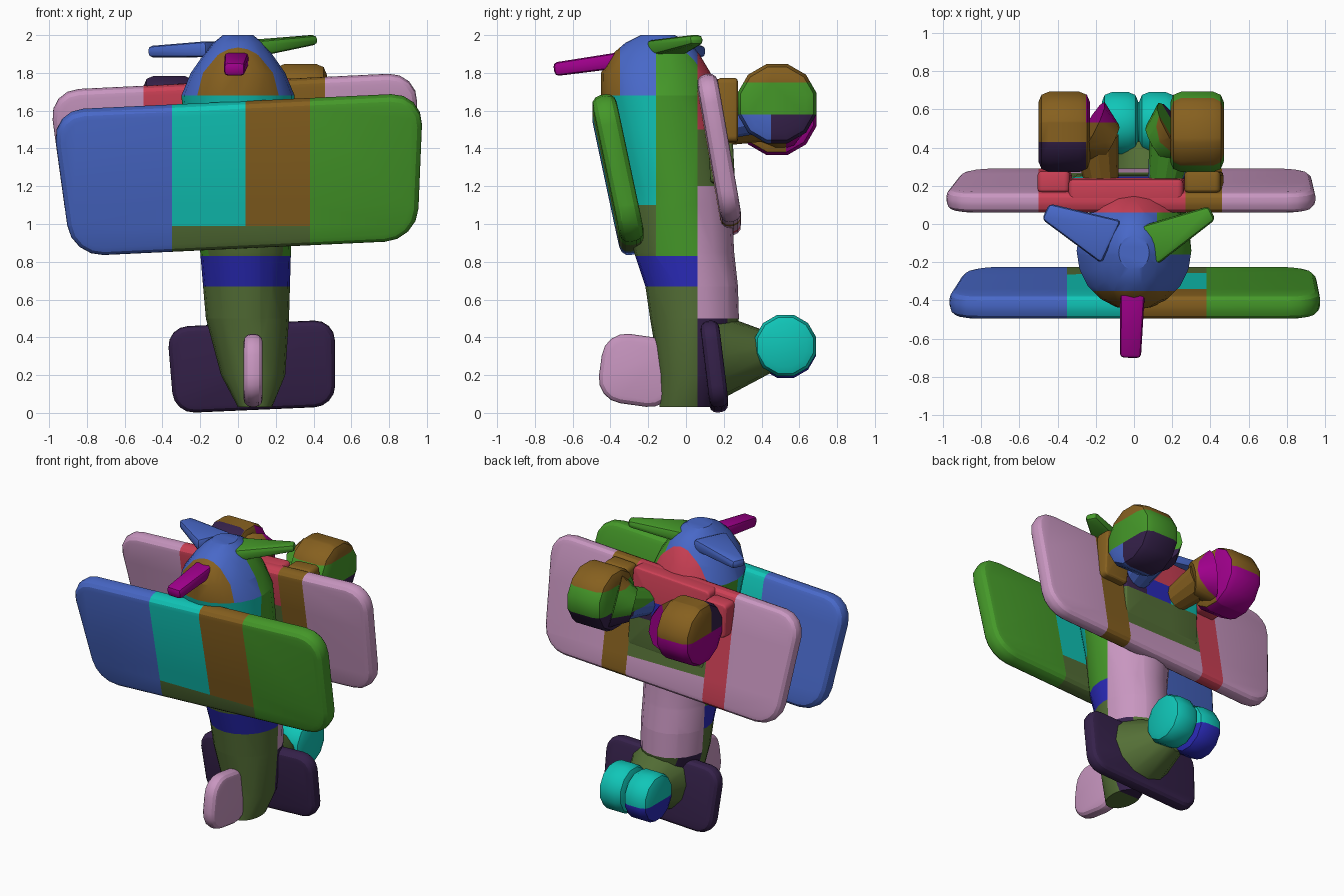
import bpy, bmesh, math
from mathutils import Matrix, Vector, Euler

if "Cube" in bpy.data.objects:
    bpy.data.objects.remove(bpy.data.objects["Cube"], do_unlink=True)

HEX = {"blue": "4868c8", "cyan": "10c6b8", "brown": "86601f", "green": "459929",
       "olive": "546f36", "pink": "c896c0", "magenta": "a0008c",
       "plum": "35214a", "navy": "2a2ab8", "red": "cc4055"}
NAMES = list(HEX)


def linear(pair):
    c = int(pair, 16) / 255
    return c / 12.92 if c < 0.04 else ((c + 0.055) / 1.055) ** 2.4


MATS = []
for name, code in HEX.items():
    mat = bpy.data.materials.new(name)
    mat.use_nodes = True
    rgba = [linear(code[i:i + 2]) for i in (0, 2, 4)] + [1]
    mat.diffuse_color = rgba
    mat.node_tree.nodes["Principled BSDF"].inputs["Base Color"].default_value = rgba
    MATS.append(mat)


def finish(name, bm, paint, cuts=""):
    """Slice the mesh along the cut planes, then colour each face by the rule."""
    for cut in cuts.split():
        axis, value = "xyz".index(cut[0]), float(cut[1:])
        co, no = Vector(), Vector()
        co[axis], no[axis] = value, 1
        bmesh.ops.bisect_plane(bm, geom=bm.verts[:] + bm.edges[:] + bm.faces[:],
                               plane_co=co, plane_no=no)
    bmesh.ops.recalc_face_normals(bm, faces=bm.faces)
    used = []
    for f in bm.faces:
        c = f.calc_center_median()
        color = paint if isinstance(paint, str) else paint(c.x, c.y, c.z)
        if color not in used:
            used.append(color)
        f.material_index = used.index(color)
    mesh = bpy.data.meshes.new(name)
    for color in used:
        mesh.materials.append(MATS[NAMES.index(color)])
    bm.to_mesh(mesh)
    bm.free()
    obj = bpy.data.objects.new(name, mesh)
    bpy.context.collection.objects.link(obj)
    bpy.ops.object.select_all(action="DESELECT")
    obj.select_set(True)
    bpy.context.view_layer.objects.active = obj
    bpy.ops.object.shade_smooth_by_angle(angle=math.radians(28))


def place(bm, loc, rot):
    angles = Euler([math.radians(a) for a in rot])
    bm.transform(Matrix.Translation(loc) @ angles.to_matrix().to_4x4())


def panel(name, size, loc, rot, corner, rim, paint, cuts="", taper=1.0):
    """Slab in the x-z plane with round corners, a soft rim and a narrower base."""
    bm = bmesh.new()
    bmesh.ops.create_cube(bm, size=1)
    for v in bm.verts:
        v.co = Vector(v.co[i] * size[i] for i in range(3))
        if v.co.z < 0:
            v.co.x *= taper
    ends = [e for e in bm.edges if abs((e.verts[0].co - e.verts[1].co).y) > size[1] / 2]
    bmesh.ops.bevel(bm, geom=ends, offset=corner, segments=4, profile=0.5, affect="EDGES")
    edges = [e for e in bm.edges if e.verts[0].co.y * e.verts[1].co.y > 0]
    bmesh.ops.bevel(bm, geom=edges, offset=rim, segments=3, profile=0.5, affect="EDGES")
    place(bm, loc, rot)
    finish(name, bm, paint, cuts)


def wheel(name, radius, width, loc, rim, paint, cuts=""):
    bm = bmesh.new()
    bmesh.ops.create_cone(bm, cap_ends=True, segments=12, radius1=radius,
                          radius2=radius, depth=width,
                          matrix=Matrix.Rotation(math.pi / 12, 4, "Z"))
    edges = [e for e in bm.edges if e.verts[0].co.z * e.verts[1].co.z > 0]
    bmesh.ops.bevel(bm, geom=edges, offset=rim, segments=2, profile=0.5, affect="EDGES")
    place(bm, loc, (0, 90, 0))
    finish(name, bm, paint, cuts)


def strut(name, a, b, r1, r2, paint, cuts=""):
    a, b = Vector(a), Vector(b)
    bm = bmesh.new()
    bmesh.ops.create_cone(bm, cap_ends=True, segments=12, radius1=r1, radius2=r2,
                          depth=(b - a).length)
    turn = (b - a).to_track_quat("Z", "Y").to_matrix().to_4x4()
    bm.transform(Matrix.Translation((a + b) / 2) @ turn)
    finish(name, bm, paint, cuts)


# Fuselage, lofted from tail to nose: height, centre x, centre y, radius x, radius y
SECTIONS = [(0.03, 0.09, 0.0, 0.09, 0.14), (0.2, 0.08, 0.03, 0.17, 0.17),
            (0.5, 0.05, 0.045, 0.22, 0.235), (0.67, 0.045, 0.03, 0.23, 0.245),
            (0.85, 0.04, -0.01, 0.24, 0.265),
            (1.15, 0.02, -0.04, 0.27, 0.28), (1.68, 0, -0.14, 0.3, 0.31),
            (1.8, 0, -0.16, 0.25, 0.29), (1.9, 0, -0.16, 0.18, 0.23),
            (1.96, 0, -0.15, 0.13, 0.17), (2.0, 0, -0.15, 0.08, 0.09)]


def fuselage_paint(x, y, z):
    if y > 0.06:
        if z < 0.5:
            return "plum" if y < 0.22 else "olive"
        return "pink" if z < 1.2 else "olive" if z < 1.5 else "red"
    if z < 0.83:
        return "navy" if z > 0.67 else "olive"
    if z > 1.68 and y < -0.35:
        return "brown"
    if z > 1.68 and (y < -0.16 or x < 0.12):
        return "blue"
    if y > -0.16:
        return "green"
    return "cyan" if z > 1.1 else "olive"


bm = bmesh.new()
rings = []
for z, cx, cy, rx, ry in SECTIONS:
    turns = [math.tau * i / 20 for i in range(20)]
    rings.append([bm.verts.new((cx + rx * math.cos(t), cy + ry * math.sin(t), z))
                  for t in turns])
for low, high in zip(rings, rings[1:]):
    for i in range(20):
        j = (i + 1) % 20
        bm.faces.new((low[i], low[j], high[j], high[i]))
bm.faces.new(rings[0])
bm.faces.new(rings[-1])
finish("fuselage", bm, fuselage_paint,
       "y0.06 y0.22 y-0.16 y-0.35 x0.12 z0.5 z0.67 z0.83 z1.1 z1.2 z1.5 z1.68")


# Wings, tilted and rolled slightly
def upper_wing_paint(x, y, z):
    if x < -0.35:
        return "blue"
    if x > 0.38:
        return "green"
    if z < 0.99:
        return "olive"
    if y > -0.34:
        return "cyan" if z > 1.1 else "olive"
    return "cyan" if x < 0.04 else "brown"


def lower_wing_paint(x, y, z):
    if x < -0.5 or x > 0.46:
        return "pink"
    if x < -0.33:
        return "red"
    if x > 0.27:
        return "brown"
    return "pink" if z < 1.15 else "olive" if z < 1.5 else "red"


def fairing_paint(x, y, z):
    if z > 1.56:
        return "red"
    if z < 1.43:
        return "olive"
    return "cyan" if x < -0.1 else "navy" if x < 0.1 else "plum"


panel("upper_wing", (1.97, 0.13, 0.79), (0.015, -0.36, 1.26), (12, -2.7, 0), 0.17, 0.05,
      upper_wing_paint, "x-0.35 x0.04 x0.38 y-0.34 z0.99 z1.1", 0.93)
panel("lower_wing", (1.96, 0.11, 0.79), (-0.005, 0.175, 1.365), (10, -2.8, 0), 0.16, 0.045,
      lower_wing_paint, "x-0.5 x-0.33 x0.27 x0.46 z1.15 z1.5", 0.93)
panel("centre_fairing", (0.6, 0.13, 0.55), (-0.03, 0.18, 1.48), (3, -2.8, 0), 0.03, 0.02,
      fairing_paint, "z1.56 z1.43 x-0.1 x0.1")

# Tail surfaces
panel("tailplane", (0.89, 0.1, 0.46), (0.078, 0.15, 0.245), (7, -2.5, 0), 0.11, 0.04,
      "plum", "", 0.96)
panel("tail_fin", (0.4, 0.1, 0.37), (0.08, -0.255, 0.225), (0, 8, 90), 0.13, 0.04, "pink")

# Propeller blades: azimuth, pitch, distance out, hub height, root and tip scale
for side, color, azimuth, pitch, reach, hub, root, tip in (
        ("left", "green", 27, -7, 0.27, 1.92, 1.7, 0.6),
        ("right", "blue", 155, 2, 0.32, 1.93, 1.9, 0.7),
        ("front", "magenta", 268, 8, 0.36, 1.895, 1.0, 0.85)):
    a = math.radians(azimuth)
    spot = (reach * math.cos(a), -0.15 + reach * math.sin(a),
            hub - reach * math.sin(math.radians(pitch)))
    bm = bmesh.new()
    bmesh.ops.create_cube(bm, size=1)
    for v in bm.verts:
        grow = tip if v.co.x > 0 else root
        v.co = Vector((v.co.x * 0.38, v.co.y * 0.13 * grow, v.co.z * 0.085 * min(grow, 1)))
    bmesh.ops.bevel(bm, geom=bm.edges[:], offset=0.022, segments=2, profile=0.5,
                    affect="EDGES")
    place(bm, spot, (0, pitch, azimuth))
    finish(side + "_propeller_blade", bm, color)


# Main wheels, hubs and legs
def left_wheel_paint(x, y, z):
    if z > 1.75:
        return "brown"
    if z > 1.58:
        return "green"
    return "blue" if y < 0.45 else "plum"


def right_wheel_paint(x, y, z):
    if x > -0.25:
        return "magenta" if y > 0.53 else "brown"
    if y < 0.43 and z > 1.58:
        return "plum"
    return "brown" if z > 1.58 else "magenta"


LEFT_CUTS, RIGHT_CUTS = "z1.75 z1.58 y0.45", "z1.58 y0.43 y0.53 x-0.25"
wheel("left_wheel", 0.217, 0.28, (0.33, 0.482, 1.637), 0.055, left_wheel_paint, LEFT_CUTS)
wheel("right_wheel", 0.217, 0.27, (-0.365, 0.482, 1.575), 0.055, right_wheel_paint,
      RIGHT_CUTS)
strut("left_hub", (0.22, 0.48, 1.63), (0.12, 0.42, 1.6), 0.18, 0.11,
      left_wheel_paint, LEFT_CUTS)
strut("right_hub", (-0.24, 0.48, 1.57), (-0.13, 0.42, 1.55), 0.18, 0.11,
      right_wheel_paint, RIGHT_CUTS)
strut("left_leg", (0.15, 0.15, 1.52), (0.2, 0.45, 1.61), 0.08, 0.12,
      left_wheel_paint, LEFT_CUTS)
strut("right_leg", (-0.16, 0.15, 1.49), (-0.2, 0.45, 1.56), 0.08, 0.12, "brown")
panel("left_leg_mount", (0.19, 0.11, 0.34), (0.365, 0.22, 1.6), (0, -3, 0), 0.03, 0.02,
      "brown")
panel("right_leg_mount", (0.17, 0.11, 0.24), (-0.415, 0.22, 1.59), (0, -3, 0), 0.03, 0.02,
      "red")

# Tail strut, axle and twin tail wheels
strut("tail_strut", (0.08, 0.15, 0.3), (0.03, 0.44, 0.32), 0.24, 0.11, "olive")
wheel("tail_axle", 0.115, 0.12, (0.025, 0.527, 0.35), 0.01, "cyan")
wheel("left_tail_wheel", 0.168, 0.19, (0.122, 0.527, 0.357), 0.05, "cyan")
wheel("right_tail_wheel", 0.168, 0.19, (-0.073, 0.527, 0.347), 0.05,
      lambda x, y, z: "cyan" if z > 0.33 else "navy", "z0.33")
